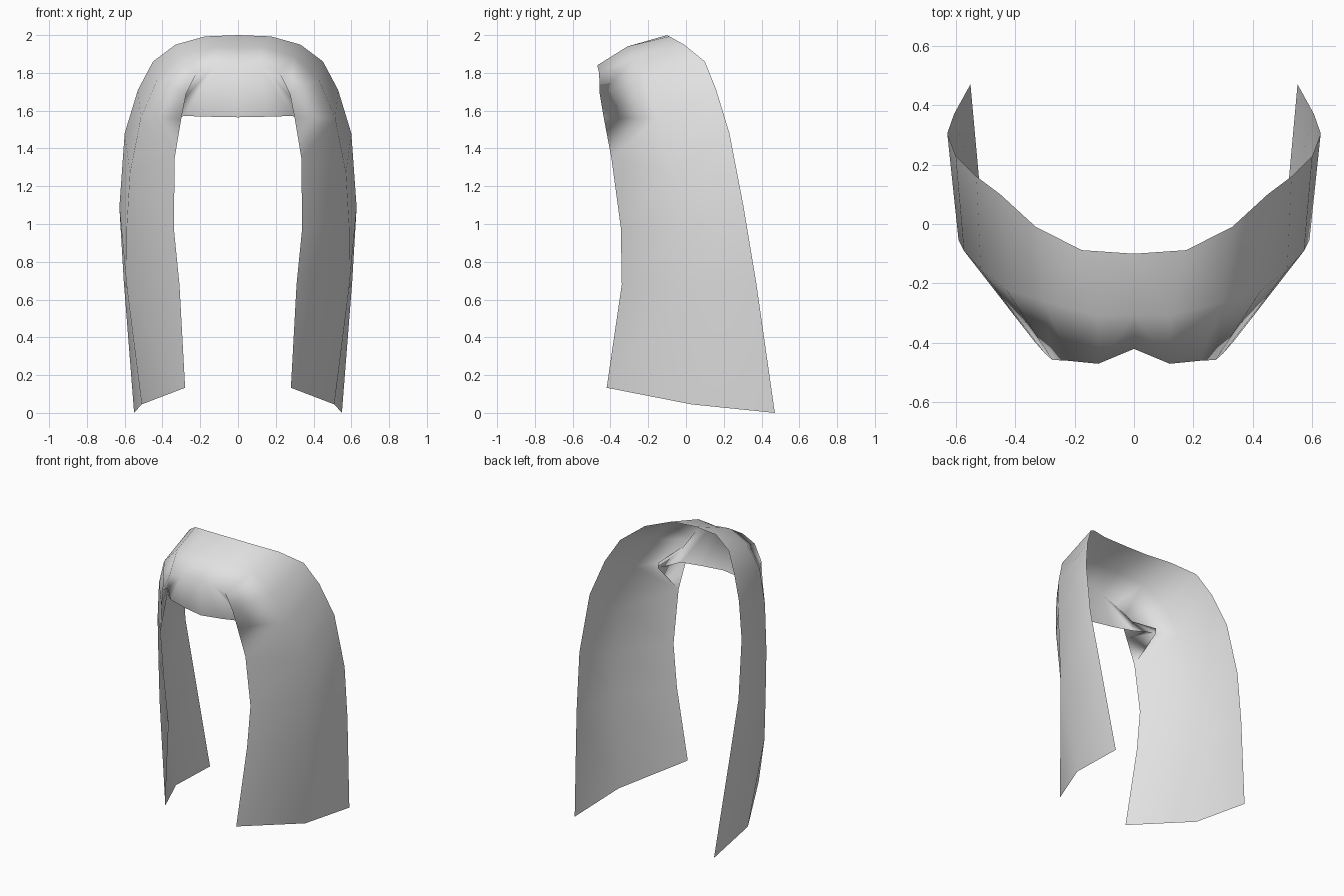
import bpy, bmesh

if "Cube" in bpy.data.objects:
    bpy.data.objects.remove(bpy.data.objects["Cube"])

# One flat colour for the whole sheet
mat = bpy.data.materials.new("light_grey")
mat.diffuse_color = (0.76, 0.76, 0.76, 1)
mat.use_nodes = True
mat.node_tree.nodes["Principled BSDF"].inputs["Base Color"].default_value = mat.diffuse_color

# Right half, strand by strand: back edge, middle, front edge
crown = [
    [(0, -.10, 2.0), (0, -.305, 1.93), (0, -.42, 1.83)],
    [(.175, -.088, 1.993), (.12, -.31, 1.94), (.12, -.47, 1.84)],
    [(.33, -.01, 1.95), (.30, -.26, 1.89), (.22, -.46, 1.80)],
    [(.45, .10, 1.86), (.43, -.22, 1.76), (.275, -.457, 1.69)],
    [(.53, .16, 1.71), (.515, -.155, 1.56), (.30, -.435, 1.56)],
    [(.60, .23, 1.48), (.572, -.09, 1.27), (.335, -.395, 1.35)],
    [(.628, .305, 1.09), (.59, -.055, .97), (.34, -.345, .98)],
    [(.605, .37, .70), (.588, -.045, .66), (.31, -.34, .68)],
    [(.55, .47, 0), (.51, .03, .045), (.28, -.42, .133)],
]
# Lower edge of the fringe, then its fold and tucked-in tip
fringe_low = [(0, -.42, 1.565), (.15, -.39, 1.568), (.285, -.35, 1.572)]
fold_mid = (.295, -.37, 1.655)
tip = [(.39, -.24, 1.58), (.39, -.24, 1.545)]

bm = bmesh.new()


def add_row(points):
    return [bm.verts.new(p) for p in points]


c = [add_row(row) for row in crown]
low = add_row(fringe_low)
mid, tip_top, tip_low = add_row([fold_mid] + tip)
edge = [row[2] for row in c]                         # front edge of the curtain

# Crown and side curtain
for a, b in zip(c, c[1:]):
    for j in range(2):
        bm.faces.new((a[j], a[j + 1], b[j + 1], b[j]))

# Fringe, then the pleat folding the curtain edge back to the fringe tip
for loop in ((edge[0], low[0], low[1], edge[1]),
             (edge[1], low[1], low[2], mid),
             (mid, low[2], tip_low, tip_top),
             (edge[1], edge[2], mid),
             (edge[2], edge[3], mid),
             (edge[3], edge[4], tip_top, mid),
             (edge[4], tip_low, tip_top),
             (edge[4], edge[5], tip_low)):
    bm.faces.new(loop)

bmesh.ops.recalc_face_normals(bm, faces=bm.faces)
if sum(p.normal.z for p in c[0][0].link_faces) < 0:
    bmesh.ops.reverse_faces(bm, faces=bm.faces)
for p in bm.faces:
    p.smooth = True

mesh = bpy.data.meshes.new("hair_sheet")
bm.to_mesh(mesh)
bm.free()
mesh.materials.append(mat)
hair = bpy.data.objects.new("hair_sheet", mesh)
bpy.context.collection.objects.link(hair)

# Mirror to the left half
mirror = hair.modifiers.new("mirror", 'MIRROR')
mirror.use_clip = True
mirror.merge_threshold = 0.001
